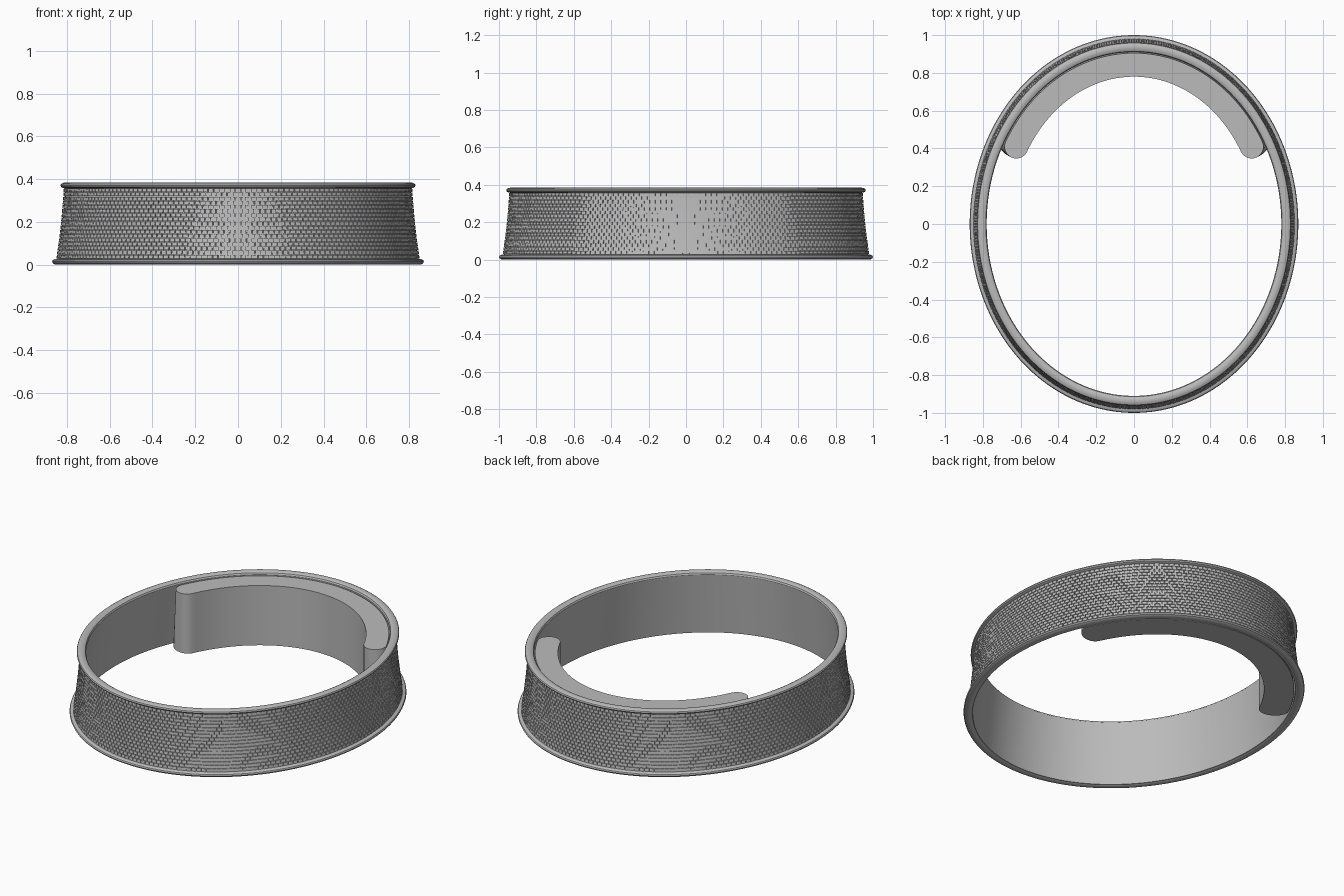
import bpy, bmesh
from math import sin, cos, pi, radians

cube = bpy.data.objects.get("Cube")
if cube:
    bpy.data.objects.remove(cube, do_unlink=True)

A, B = 0.87, 1.0          # outer half-axes of the oval at the base
Z0, Z1 = 0.028, 0.358     # limits of the woven zone

metal = bpy.data.materials.new("brushed grey metal")
metal.use_nodes = True
GREY = (0.5, 0.5, 0.5, 1)
metal.diffuse_color = GREY
metal.node_tree.nodes["Principled BSDF"].inputs["Base Color"].default_value = GREY


def oval(t, offset, z):
    return ((A + offset) * cos(t), (B + offset) * sin(t), z)


def wall_offset(z):
    """Slightly concave, inward leaning outer wall."""
    u = (z - Z0) / (Z1 - Z0)
    return -0.027 - 0.035 * u - 0.004 * sin(pi * u)


def finish(bm, name, smooth):
    bmesh.ops.recalc_face_normals(bm, faces=bm.faces)
    mesh = bpy.data.meshes.new(name)
    bm.to_mesh(mesh)
    bm.free()
    mesh.materials.append(metal)
    obj = bpy.data.objects.new(name, mesh)
    bpy.context.collection.objects.link(obj)
    if smooth:
        bpy.ops.object.select_all(action='DESELECT')
        obj.select_set(True)
        bpy.context.view_layer.objects.active = obj
        bpy.ops.object.shade_smooth_by_angle(angle=radians(35))
    return obj


def sweep_oval(name, profile, segments=180):
    """Closed (offset, z) profile swept around the oval."""
    bm = bmesh.new()
    rings = [[bm.verts.new(oval(2 * pi * i / segments, o, z)) for o, z in profile]
             for i in range(segments)]
    n = len(profile)
    for i in range(segments):
        a, b = rings[i], rings[(i + 1) % segments]
        for k in range(n):
            m = (k + 1) % n
            bm.faces.new((a[k], b[k], b[m], a[m]))
    return finish(bm, name, True)


def bead(centre_o, centre_z, ro, rz, n=12):
    return [(centre_o + ro * cos(2 * pi * k / n), centre_z + rz * sin(2 * pi * k / n))
            for k in range(n)]


# Main band with a leaning inner wall
outer = [(wall_offset(Z0 + (Z1 - Z0) * k / 8), Z0 + (Z1 - Z0) * k / 8) for k in range(9)]
sweep_oval("band", [(-0.05, 0.004), (-0.02, 0.004)] + outer
           + [(-0.055, 0.372), (-0.084, 0.376), (-0.09, 0.37)])

# Rounded rims
sweep_oval("bottom_rim", bead(-0.025, 0.014, 0.025, 0.014))
sweep_oval("top_rim", bead(-0.064, 0.371, 0.025, 0.014))

# Rows of staggered raised blocks around the outside
ROWS, COLS, FILL, LIFT = 17, 200, 0.87, 0.007
bm = bmesh.new()
row_h, step = (Z1 - Z0) / ROWS, 2 * pi / COLS
for r in range(ROWS):
    zc = Z0 + (r + 0.5) * row_h
    zs = (zc - FILL * row_h / 2, zc + FILL * row_h / 2)
    for c in range(COLS):
        tc = (c + 0.5 * (r % 2)) * step
        ts = (tc - FILL * step / 2, tc + FILL * step / 2)
        corners = [(ts[0], zs[0]), (ts[1], zs[0]), (ts[1], zs[1]), (ts[0], zs[1])]
        low = [bm.verts.new(oval(t, wall_offset(z) - 0.002, z)) for t, z in corners]
        top = [bm.verts.new(oval(t, wall_offset(z) + LIFT, z)) for t, z in corners]
        bm.faces.new(top)
        bm.faces.new(low[::-1])
        for k in range(4):
            m = (k + 1) % 4
            bm.faces.new((low[k], low[m], top[m], top[k]))
finish(bm, "woven_blocks", False)

# Crescent sizing pad inside the back, with rounded ends
START, END, STEPS, CAP = radians(29), radians(151), 60, 10
INNER = -0.22


def pad_outline(outer_offset, z):
    span = [START + (END - START) * i / STEPS for i in range(STEPS + 1)]
    mid, half = (outer_offset + INNER) / 2, (outer_offset - INNER) / 2
    pts = [oval(t, outer_offset, z) for t in span]
    for t0, side, flip in ((END, 1, 1), (START, -1, -1)):
        for k in range(1, CAP):
            a = pi * k / CAP
            x, y, _ = oval(t0, mid + flip * half * cos(a), z)
            reach = side * 0.062 * sin(a)
            pts.append((x - reach * sin(t0), y + reach * cos(t0), z))
        if flip == 1:
            pts += [oval(t, INNER, z) for t in reversed(span)]
    return pts


bm = bmesh.new()
low = [bm.verts.new(p) for p in pad_outline(-0.056, 0.006)]
top = [bm.verts.new(p) for p in pad_outline(-0.095, 0.364)]
bm.faces.new(low[::-1])
bm.faces.new(top)
for k in range(len(low)):
    m = (k + 1) % len(low)
    bm.faces.new((low[k], low[m], top[m], top[k]))
finish(bm, "sizing_pad", True)
